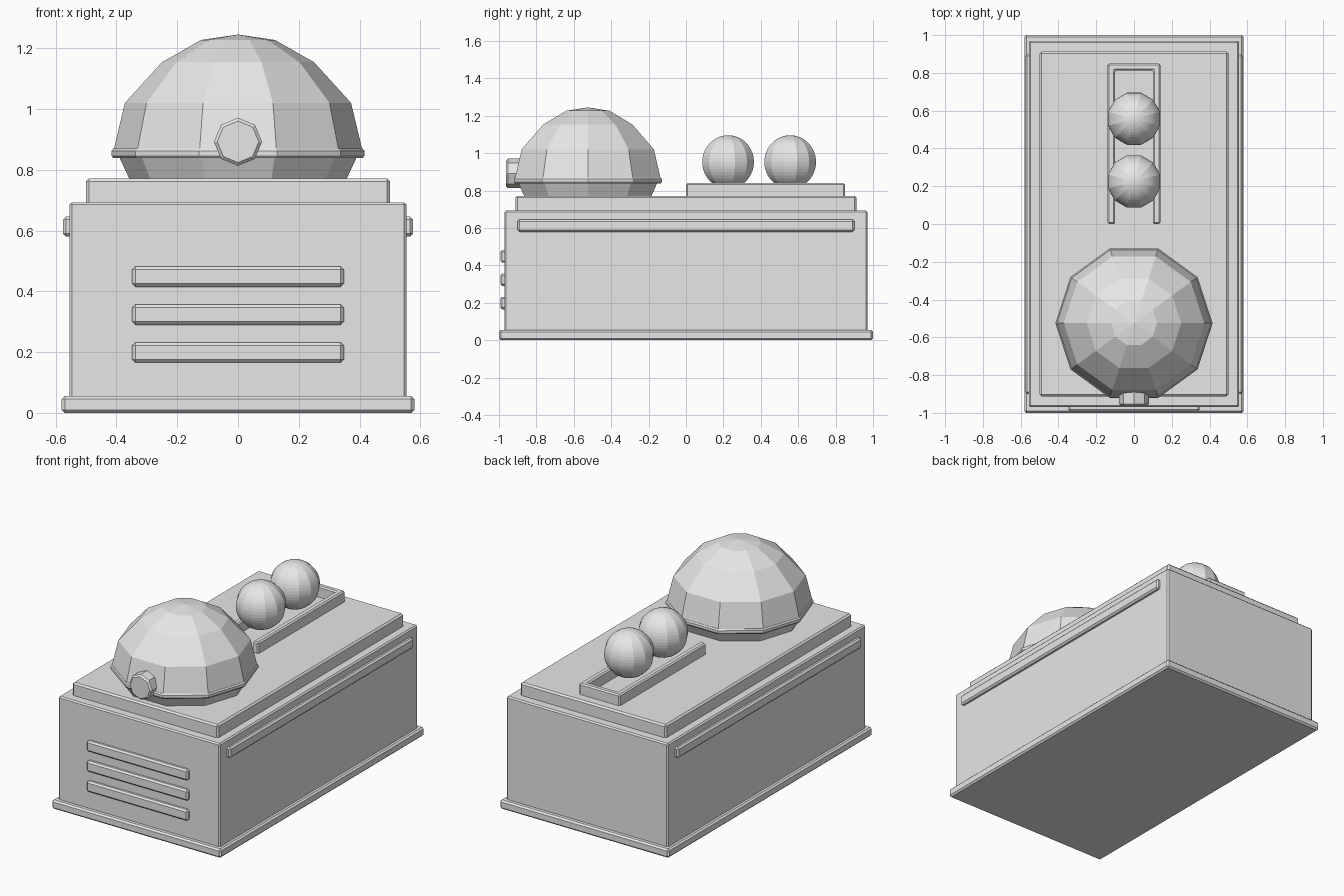
import bpy, bmesh, math
from mathutils import Matrix

cube = bpy.data.objects.get("Cube")
if cube:
    bpy.data.objects.remove(cube, do_unlink=True)

grey = bpy.data.materials.new("light_grey")
grey.use_nodes = True
grey.diffuse_color = (0.8, 0.8, 0.8, 1)
grey.node_tree.nodes["Principled BSDF"].inputs["Base Color"].default_value = (0.8, 0.8, 0.8, 1)


def finish(name, bm, bevel=0.0):
    bmesh.ops.recalc_face_normals(bm, faces=bm.faces)
    mesh = bpy.data.meshes.new(name)
    bm.to_mesh(mesh)
    bm.free()
    mesh.materials.append(grey)
    obj = bpy.data.objects.new(name, mesh)
    bpy.context.collection.objects.link(obj)
    if bevel:
        mod = obj.modifiers.new("bevel", 'BEVEL')
        mod.width = bevel
        mod.segments = 1
        mod.limit_method = 'ANGLE'
    return obj


def box(name, x, y, z, bevel=0.01):
    """Bevelled box from its (low, high) range on each axis."""
    bm = bmesh.new()
    bmesh.ops.create_cube(bm, size=1)
    for v in bm.verts:
        v.co = [(r[0] + r[1]) / 2 + c * (r[1] - r[0]) for r, c in zip((x, y, z), v.co)]
    return finish(name, bm, bevel)


def lathe(name, profile, sides, center):
    """Closed turned shape from (radius, z) points; zero radius makes a pole."""
    bm = bmesh.new()
    rings = []
    for r, z in profile:
        count = sides if r else 1
        rings.append([bm.verts.new((center[0] + r * math.cos(math.tau * i / sides),
                                    center[1] + r * math.sin(math.tau * i / sides), z))
                      for i in range(count)])
    for a, b in zip(rings, rings[1:]):
        for i in range(sides):
            j = (i + 1) % sides
            quad = [a[i % len(a)], a[j % len(a)], b[j % len(b)], b[i % len(b)]]
            bm.faces.new(list(dict.fromkeys(quad)))
    return finish(name, bm)


# Body, plinth and top deck
box("base_plinth", (-0.58, 0.58), (-1, 1), (0, 0.055))
box("body", (-0.555, 0.555), (-0.97, 0.97), (0.04, 0.693), 0.008)
box("top_deck", (-0.5, 0.5), (-0.912, 0.912), (0.68, 0.772))

# Side rails
for side, s in (("left", 1), ("right", -1)):
    box(side + "_rail", sorted((s * 0.54, s * 0.576)), (-0.9, 0.9), (0.58, 0.646))

# Front vent slats
for i in range(3):
    z = 0.165 + i * 0.125
    box(f"vent_slat_{i + 1}", (-0.348, 0.348), (-0.993, -0.95), (z, z + 0.067))

# Dome with a raised collar
dome_center = (0, -0.525)
lathe("dome", [(0, 0.765), (0.355, 0.765), (0.39, 0.84), (0.408, 0.87),
               (0.372, 1.02), (0.25, 1.154), (0.122, 1.227), (0, 1.245)], 10, dome_center)
lathe("dome_collar", [(0.36, 0.838), (0.41, 0.838), (0.416, 0.846), (0.416, 0.862),
                      (0.41, 0.87), (0.36, 0.87)], 10, dome_center)

# Lens on the dome front
bm = bmesh.new()
bmesh.ops.create_cone(bm, cap_ends=True, segments=8, radius1=0.079, radius2=0.079, depth=0.16,
                      matrix=Matrix.Translation((0, -0.882, 0.892)) @ Matrix.Rotation(math.pi / 2, 4, 'X'))
turn = 0 if any(abs(v.co.x) < 0.001 for v in bm.verts) else math.pi / 8
bmesh.ops.rotate(bm, verts=bm.verts, cent=(0, 0, 0.892), matrix=Matrix.Rotation(turn, 3, 'Y'))
lens = finish("lens", bm, 0.01)
lens.modifiers["bevel"].angle_limit = math.radians(60)

# Open-fronted cradle
bm = bmesh.new()
outline = [(-0.14, 0), (-0.1, 0), (-0.1, 0.812), (0.1, 0.812),
           (0.1, 0), (0.14, 0), (0.14, 0.85), (-0.14, 0.85)]
face = bm.faces.new([bm.verts.new((x, y, 0.76)) for x, y in outline])
ext = bmesh.ops.extrude_face_region(bm, geom=[face])
for v in ext["geom"]:
    if isinstance(v, bmesh.types.BMVert):
        v.co.z = 0.84
finish("cradle", bm, 0.008)

# Balls in the cradle
for name, y in (("front_ball", 0.225), ("rear_ball", 0.557)):
    bm = bmesh.new()
    bmesh.ops.create_uvsphere(bm, u_segments=12, v_segments=24, radius=0.143,
                              matrix=Matrix.Translation((0, y, 0.953)) @ Matrix.Rotation(math.pi / 12, 4, 'Z'))
    finish(name, bm)
